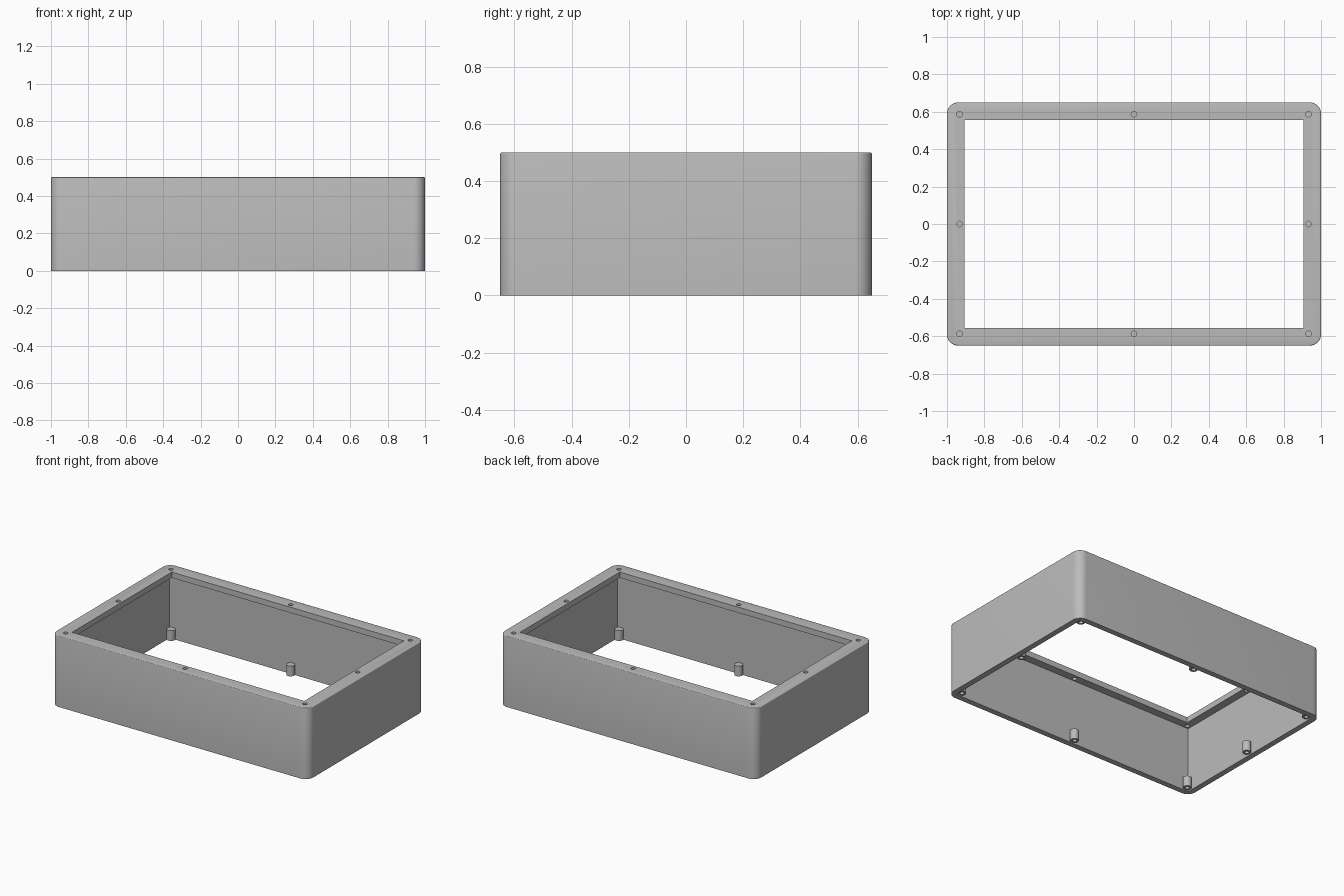
import bpy
import bmesh
import math
from mathutils import Matrix

default = bpy.data.objects.get("Cube")
if default:
    bpy.data.objects.remove(default, do_unlink=True)

# Overall sizes
LENGTH, WIDTH, HEIGHT = 2.0, 1.3, 0.5
WALL, LIP, LIP_THICK = 0.04, 0.095, 0.04
SCREW_X, SCREW_Y = 0.933, 0.587

grey = bpy.data.materials.new("grey plastic")
grey.use_nodes = True
colour = (0.5, 0.5, 0.5, 1)
grey.diffuse_color = colour
grey.node_tree.nodes["Principled BSDF"].inputs["Base Color"].default_value = colour


def finish(bm, name):
    mesh = bpy.data.meshes.new(name)
    bm.to_mesh(mesh)
    bm.free()
    mesh.materials.append(grey)
    obj = bpy.data.objects.new(name, mesh)
    bpy.context.collection.objects.link(obj)
    return obj


def box(name, sx, sy, z0, z1, corner=0, top=0):
    bm = bmesh.new()
    place = Matrix.Translation((0, 0, (z0 + z1) / 2)) @ Matrix.Diagonal((sx, sy, z1 - z0, 1))
    bmesh.ops.create_cube(bm, size=1, matrix=place)
    if corner:
        upright = [e for e in bm.edges if abs(e.verts[0].co.z - e.verts[1].co.z) > 0.1]
        bmesh.ops.bevel(bm, geom=upright, offset=corner, segments=10, profile=0.5, affect='EDGES')
    if top:
        rim = [e for e in bm.edges if all(v.co.z > z1 - 0.001 for v in e.verts)]
        bmesh.ops.bevel(bm, geom=rim, offset=top, segments=3, profile=0.5, affect='EDGES')
    return finish(bm, name)


def cylinders(name, spots, radius, z0, z1):
    bm = bmesh.new()
    for x, y in spots:
        bmesh.ops.create_cone(bm, cap_ends=True, segments=24, radius1=radius, radius2=radius,
                              depth=z1 - z0, matrix=Matrix.Translation((x, y, (z0 + z1) / 2)))
    return finish(bm, name)


def activate(obj):
    bpy.ops.object.select_all(action='DESELECT')
    obj.select_set(True)
    bpy.context.view_layer.objects.active = obj


def cut(obj, cutter):
    activate(obj)
    mod = obj.modifiers.new("cut", 'BOOLEAN')
    mod.operation = 'DIFFERENCE'
    mod.solver = 'EXACT'
    mod.object = cutter
    bpy.ops.object.modifier_apply(modifier=mod.name)
    bpy.data.objects.remove(cutter, do_unlink=True)


# Screw positions: four corners and the middle of each side
spots = [(i * SCREW_X, j * SCREW_Y) for i in (-1, 0, 1) for j in (-1, 0, 1) if i or j]

# Enclosure frame, open below, with an inward lip on top
frame = box("enclosure_frame", LENGTH, WIDTH, 0, HEIGHT, corner=0.06, top=0.005)
cut(frame, box("cavity_cutter", LENGTH - 2 * WALL, WIDTH - 2 * WALL, -0.1, HEIGHT - LIP_THICK))
cut(frame, box("opening_cutter", LENGTH - 2 * LIP, WIDTH - 2 * LIP, HEIGHT - 0.2, HEIGHT + 0.1))
cut(frame, cylinders("lip_hole_cutter", spots, 0.015, HEIGHT - 0.1, HEIGHT + 0.1))

# Screw posts against the walls, with blind holes from below
posts = cylinders("screw_posts", spots, 0.028, 0.008, 0.08)
cut(posts, cylinders("post_hole_cutter", spots, 0.014, -0.05, 0.065))

for obj in (frame, posts):
    activate(obj)
    bpy.ops.object.shade_smooth_by_angle(angle=math.radians(35))
